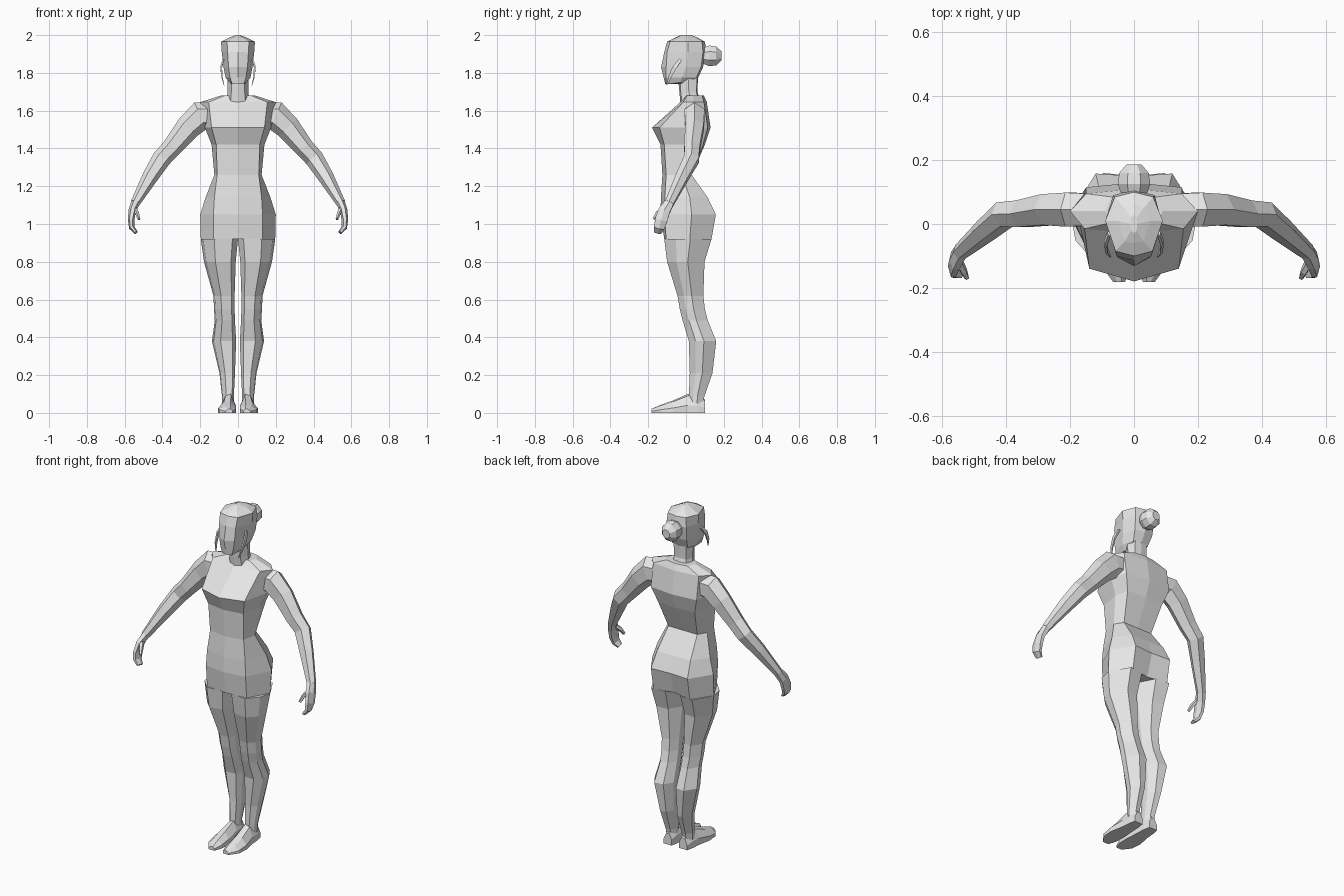
import bpy, bmesh, math
from mathutils import Vector

skin = bpy.data.materials.new("light_grey")
skin.diffuse_color = (0.8, 0.8, 0.8, 1)


def loft(name, rings):
    """Skin a list of equal-length point rings and cap both ends."""
    bm = bmesh.new()
    vs = [[bm.verts.new(p) for p in r] for r in rings]
    n = len(vs[0])
    for a, b in zip(vs, vs[1:]):
        for i in range(n):
            j = (i + 1) % n
            bm.faces.new((a[i], a[j], b[j], b[i]))
    bm.faces.new(vs[0])
    bm.faces.new(vs[-1])
    bmesh.ops.recalc_face_normals(bm, faces=bm.faces)
    me = bpy.data.meshes.new(name)
    bm.to_mesh(me)
    bm.free()
    me.materials.append(skin)
    ob = bpy.data.objects.new(name, me)
    bpy.context.collection.objects.link(ob)
    return ob


def body_ring(z, yf, xc, yc, xs, ys, xb, yb, yk, dz=0):
    """Symmetric 8-point ring: front, front corner, side, back corner, back."""
    half = [(xc, yc, z), (xs, ys, z + dz), (xb, yb, z)]
    return ([(0, yf, z)] + half + [(0, yk, z)]
            + [(-x, y, h) for x, y, h in reversed(half)])


def tube(name, path, s, sides=6):
    """Loft along a path of (x, y, z, depth radius, width radius)."""
    pts = [Vector((s * p[0], p[1], p[2])) for p in path]
    rings = []
    for i, p in enumerate(pts):
        t = (pts[min(i + 1, len(pts) - 1)] - pts[max(i - 1, 0)]).normalized()
        u = Vector((0, 1, 0))
        u = (u - t * u.dot(t)).normalized()
        v = t.cross(u)
        ring = []
        for k in range(sides):
            a = 2 * math.pi * (k + 0.5) / sides
            ring.append(p + u * math.cos(a) * path[i][3] * 1.12
                        + v * math.sin(a) * path[i][4])
        rings.append(ring)
    return loft(name, rings)


# Torso from crotch to neck base
loft("torso", [body_ring(*r) for r in (
    (0.92, -0.115, 0.13, -0.105, 0.197, 0.02, 0.12, 0.135, 0.11),
    (1.05, -0.135, 0.13, -0.115, 0.20, 0.03, 0.12, 0.158, 0.15),
    (1.14, -0.133, 0.125, -0.112, 0.172, 0.02, 0.11, 0.115, 0.115),
    (1.26, -0.125, 0.11, -0.105, 0.125, -0.02, 0.095, 0.03, 0.03),
    (1.42, -0.135, 0.115, -0.115, 0.14, 0.01, 0.12, 0.09, 0.10),
    (1.51, -0.18, 0.14, -0.14, 0.175, 0.02, 0.15, 0.115, 0.13),
    (1.645, -0.03, 0.155, -0.015, 0.20, 0.04, 0.15, 0.095, 0.11),
    (1.68, 0.0, 0.07, 0.005, 0.09, 0.04, 0.07, 0.085, 0.095),
)])

# Neck
loft("neck", [body_ring(*r) for r in (
    (1.64, -0.03, 0.04, -0.02, 0.062, 0.03, 0.045, 0.07, 0.08),
    (1.70, -0.035, 0.035, -0.028, 0.055, 0.015, 0.04, 0.055, 0.06),
    (1.80, -0.045, 0.035, -0.035, 0.055, 0.01, 0.04, 0.06, 0.065),
)])

# Head with chin, brow and crown
loft("head", [body_ring(*r) for r in (
    (1.74, -0.11, 0.03, -0.105, 0.045, -0.03, 0.035, 0.0, 0.005, 0.01),
    (1.775, -0.118, 0.042, -0.105, 0.066, -0.02, 0.05, 0.055, 0.065),
    (1.83, -0.132, 0.05, -0.105, 0.077, 0.0, 0.06, 0.08, 0.09),
    (1.91, -0.115, 0.055, -0.10, 0.086, 0.01, 0.065, 0.09, 0.108),
    (1.965, -0.10, 0.058, -0.085, 0.09, 0.01, 0.06, 0.085, 0.10),
    (1.985, -0.06, 0.03, -0.055, 0.05, 0.01, 0.03, 0.05, 0.065),
    (2.0, -0.03, 0.008, -0.02, 0.01, 0.0, 0.008, 0.02, 0.03),
)])

# Hair bun
bun = []
for y, r in ((0.075, 0.03), (0.10, 0.046), (0.125, 0.055), (0.16, 0.05), (0.187, 0.025)):
    bun.append([(r * math.cos(k * math.pi / 4 + math.pi / 8), y,
                 1.89 + 1.08 * r * math.sin(k * math.pi / 4 + math.pi / 8)) for k in range(8)])
loft("hair_bun", bun)

# Leg rings: z, inner x, outer x, front y, back y
LEG = ((0.92, 0.0, 0.197, -0.115, 0.135), (0.80, 0.012, 0.18, -0.10, 0.098),
       (0.62, 0.018, 0.13, -0.045, 0.092), (0.55, 0.018, 0.127, -0.033, 0.10),
       (0.49, 0.016, 0.123, -0.018, 0.115), (0.38, 0.01, 0.138, 0.015, 0.16),
       (0.21, 0.016, 0.098, 0.02, 0.14), (0.09, 0.022, 0.085, 0.015, 0.098),
       (0.05, 0.022, 0.085, 0.02, 0.09))


def leg_ring(s, z, xi, xo, yf, yb):
    w, d = xo - xi, yb - yf
    shape = ((0.15, 0.04), (0.64, 0.0), (0.93, 0.25), (1, 0.55),
             (0.68, 1), (0.25, 0.96), (0, 0.6), (0, 0.3))
    return [(s * (xi + w * a), yf + d * b, z) for a, b in shape]


# Foot sections: y, inner x, outer x, top z
FOOT = ((0.10, 0.025, 0.078, 0.07), (0.06, 0.018, 0.086, 0.10),
        (0.01, 0.016, 0.09, 0.10), (-0.07, 0.01, 0.105, 0.065),
        (-0.135, 0.012, 0.10, 0.042), (-0.182, 0.028, 0.065, 0.022))

ARM = ((0.11, 0.045, 1.575, 0.05, 0.07), (0.20, 0.045, 1.572, 0.055, 0.078),
       (0.265, 0.045, 1.51, 0.05, 0.066), (0.35, 0.032, 1.405, 0.043, 0.052),
       (0.405, 0.03, 1.345, 0.04, 0.05), (0.465, -0.02, 1.25, 0.034, 0.042),
       (0.545, -0.088, 1.11, 0.024, 0.025))
HAND = ((0.542, -0.085, 1.115, 0.024, 0.024), (0.56, -0.115, 1.07, 0.032, 0.02),
        (0.566, -0.132, 1.02, 0.034, 0.017), (0.562, -0.142, 0.98, 0.028, 0.015),
        (0.54, -0.15, 0.955, 0.02, 0.01))
THUMB = ((0.55, -0.115, 1.085, 0.014, 0.012), (0.533, -0.148, 1.055, 0.013, 0.011),
         (0.524, -0.168, 1.025, 0.008, 0.008))
LOCK = ((0.078, -0.03, 1.87, 0.010, 0.006), (0.089, -0.06, 1.83, 0.014, 0.006),
        (0.085, -0.085, 1.78, 0.010, 0.005), (0.074, -0.102, 1.735, 0.003, 0.002))

for side, s in (("left", 1), ("right", -1)):
    loft(side + "_leg", [leg_ring(s, *r) for r in LEG])
    # Foot: flat sole, ridged top
    foot = []
    for y, xi, xo, h in FOOT:
        w = xo - xi
        foot.append([(s * (xi + w * a), y, h * b) for a, b in
                     ((0, 0), (1, 0), (1, 0.4), (0.68, 0.9), (0.3, 1), (0, 0.5))])
    loft(side + "_foot", foot)
    tube(side + "_arm", ARM, s)
    tube(side + "_hand", HAND, s)
    tube(side + "_thumb", THUMB, s, 5)
    tube(side + "_hair_lock", LOCK, s, 4)
